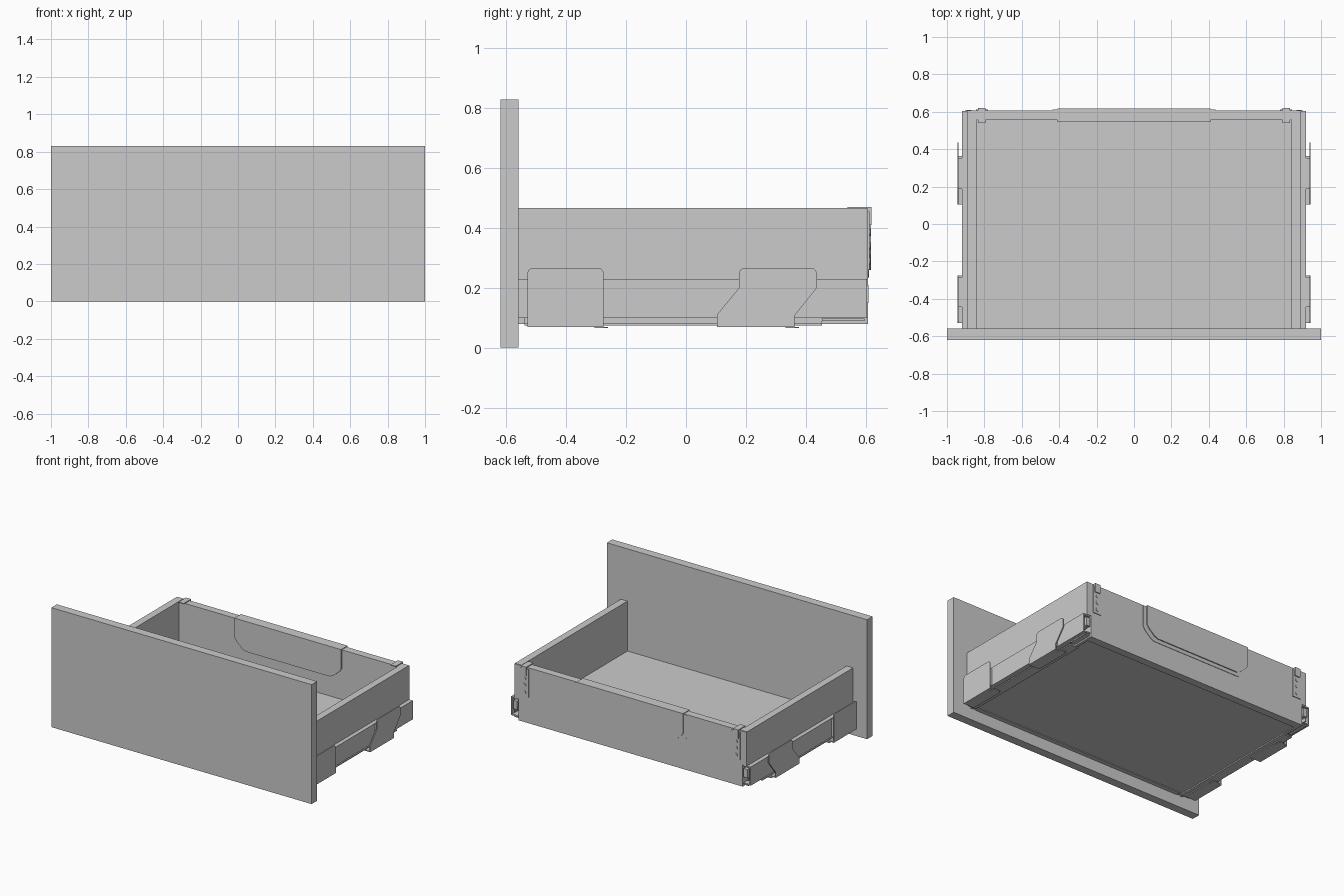
import bpy, bmesh, math

if "Cube" in bpy.data.objects:
    bpy.data.objects.remove(bpy.data.objects["Cube"])

def box(name, x0, x1, y0, y1, z0, z1):
    """Axis-aligned box from its limits."""
    x0, x1 = min(x0, x1), max(x0, x1)
    return prism(name, [(x0, z0), (x1, z0), (x1, z1), (x0, z1)], 'Y', y0, y1)

def prism(name, pts, axis, a, b):
    """Extrude a profile: axis X takes (y, z) points, axis Y takes (x, z) points."""
    bm = bmesh.new()
    place = (lambda p, t: (t, p[0], p[1])) if axis == 'X' else (lambda p, t: (p[0], t, p[1]))
    lo = [bm.verts.new(place(p, a)) for p in pts]
    hi = [bm.verts.new(place(p, b)) for p in pts]
    bm.faces.new(lo)
    bm.faces.new(hi[::-1])
    n = len(pts)
    for i in range(n):
        bm.faces.new((lo[i], hi[i], hi[(i + 1) % n], lo[(i + 1) % n]))
    bmesh.ops.recalc_face_normals(bm, faces=bm.faces)
    me = bpy.data.meshes.new(name)
    bm.to_mesh(me)
    bm.free()
    ob = bpy.data.objects.new(name, me)
    bpy.context.collection.objects.link(ob)
    return ob

def arc(cx, cz, r, start, end, n=5):
    return [(cx + r * math.cos(math.radians(start + (end - start) * i / n)),
             cz + r * math.sin(math.radians(start + (end - start) * i / n))) for i in range(n + 1)]

def disc(name, x, y, z, r, depth):
    return prism(name, arc(x, z, r, 0, 337.5, 15), 'Y', y, y + depth)

def pull_profile(w, z0, z1, c=0.075):
    """Cap outline with rounded-off slanted lower corners."""
    return [(-w, z1), (-w, z0 + c), (-w + 0.015, z0 + c * 0.7), (-w + c * 0.8, z0 + 0.012),
            (-w + c * 1.2, z0), (w - c * 1.2, z0), (w - c * 0.8, z0 + 0.012),
            (w - 0.015, z0 + c * 0.7), (w, z0 + c), (w, z1)]

# Drawer front, floor and back
box("front_panel", -1, 1, -0.62, -0.56, 0, 0.83)
box("drawer_floor", -0.855, 0.855, -0.56, 0.56, 0.085, 0.12)
box("floor_front_batten", -0.82, 0.82, -0.56, -0.53, 0.08, 0.09)
prism("back_panel", [(-0.86, 0.08), (0.86, 0.08), (0.86, 0.23), (0.892, 0.23),
                     (0.892, 0.465), (-0.892, 0.465), (-0.892, 0.23), (-0.86, 0.23)], 'Y', 0.555, 0.608)

# Cut-out cap in the middle of the back, with a thin rim outside
prism("back_cap", pull_profile(0.41, 0.26, 0.47), 'Y', 0.546, 0.618)
prism("back_cap_rim", pull_profile(0.435, 0.235, 0.462), 'Y', 0.60, 0.611)

# Bracket outlines in side view (y, z)
front_clip = [(-0.53, 0.07), (-0.275, 0.07)] + arc(-0.295, 0.247, 0.02, 0, 90) + arc(-0.51, 0.247, 0.02, 90, 180)
rear_clip = ([(0.103, 0.07), (0.363, 0.07), (0.363, 0.107), (0.437, 0.2)]
             + arc(0.417, 0.247, 0.02, 0, 90) + arc(0.197, 0.247, 0.02, 90, 180)
             + [(0.177, 0.2), (0.103, 0.11)])

for s, side in ((-1, "left"), (1, "right")):
    # Side wall: thick above, stepped in beside the runner
    prism(side + "_wall", [(s * 0.842, 0.08), (s * 0.862, 0.08), (s * 0.862, 0.228), (s * 0.892, 0.228),
                           (s * 0.892, 0.467), (s * 0.842, 0.467)], 'Y', -0.56, 0.603)
    # Hollow runner channel, open at the rear end
    prism(side + "_runner_channel",
          [(s * x, z) for x, z in ((0.866, 0.23), (0.92, 0.23), (0.92, 0.1), (0.866, 0.1),
                                   (0.866, 0.108), (0.912, 0.108), (0.912, 0.222), (0.866, 0.222))],
          'Y', -0.56, 0.605)
    # Inner rails nested in and below the channel
    prism(side + "_inner_rail",
          [(s * x, z) for x, z in ((0.862, 0.165), (0.9, 0.165), (0.9, 0.125), (0.893, 0.125),
                                   (0.893, 0.158), (0.862, 0.158))], 'Y', -0.54, 0.6)
    box(side + "_lower_rail", s * 0.835, s * 0.905, -0.54, 0.455, 0.075, 0.083)
    box(side + "_rail_web", s * 0.862, s * 0.872, -0.54, 0.455, 0.08, 0.104)
    box(side + "_rail_tail", s * 0.85, s * 0.9, 0.455, 0.597, 0.09, 0.098)
    box(side + "_runner_hook", s * 0.87, s * 0.9, 0.57, 0.61, 0.15, 0.21)
    # Mounting brackets: outer plate, bottom flange and top return
    for tag, outline, y0, y1 in (("front", front_clip, -0.53, -0.275), ("rear", rear_clip, 0.103, 0.363)):
        prism(f"{side}_{tag}_bracket", outline, 'X', s * 0.937, s * 0.944)
        box(f"{side}_{tag}_bracket_flange", s * 0.86, s * 0.944, y0, y1, 0.069, 0.076)
        box(f"{side}_{tag}_bracket_spacer", s * 0.918, s * 0.938, y0 + 0.085, y1 - 0.01, 0.1, 0.225)
        box(f"{side}_{tag}_bracket_tab", s * 0.87, s * 0.92, y1 - 0.03, y1 + 0.015, 0.066, 0.07)
    # Corner fixing plate with screws and a hooked top
    box(side + "_corner_plate", s * 0.78, s * 0.845, 0.605, 0.613, 0.26, 0.455)
    box(side + "_corner_hook", s * 0.795, s * 0.835, 0.605, 0.62, 0.41, 0.47)
    box(side + "_corner_top", s * 0.795, s * 0.835, 0.54, 0.62, 0.465, 0.471)
    for i, z in enumerate((0.29, 0.34, 0.385)):
        disc(f"{side}_corner_screw_{i}", s * 0.813, 0.61, z, 0.012, 0.006)
